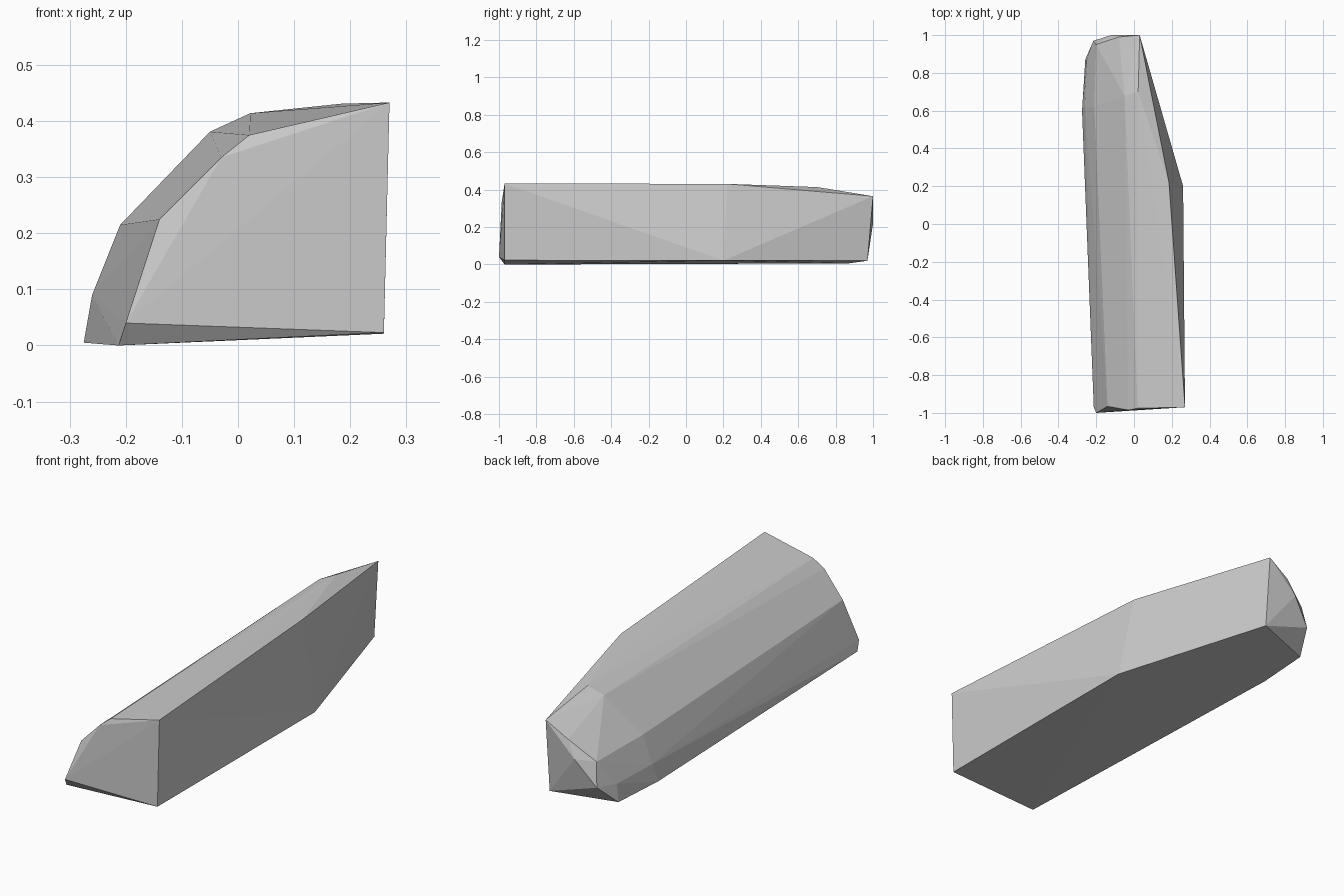
import bpy, bmesh

# Faceted block: lengthwise cross-sections (y, x, z) wrapped in one convex skin
flat_side = [
    (0.27, -0.97, 0.433), (0.26, -0.97, 0.023),   # front edge of the flat side
    (0.185, 0.22, 0.431), (0.26, 0.20, 0.021),    # bend in the flat side
    (0.03, 1.0, 0.365), (0.03, 0.97, 0.02),       # rear edge of the flat side
]
front_arc = [
    (-0.213, -0.97, 0.0), (-0.20, -1.0, 0.04), (-0.14, -0.965, 0.225),
    (-0.03, -0.985, 0.335), (0.02, -0.975, 0.375),
]
rear_arc = [
    (-0.275, 0.60, 0.005), (-0.26, 0.62, 0.09), (-0.21, 0.62, 0.215),
    (-0.125, 0.66, 0.298), (-0.05, 0.68, 0.381), (0.022, 0.70, 0.414),
]
rear_cap = [
    (-0.258, 0.87, 0.006), (-0.25, 0.87, 0.09), (-0.215, 0.97, 0.10),
    (-0.20, 0.95, 0.21), (-0.12, 1.0, 0.22), (-0.08, 0.99, 0.30),
]

bm = bmesh.new()
for p in flat_side + front_arc + rear_arc + rear_cap:
    bm.verts.new(p)
bmesh.ops.convex_hull(bm, input=bm.verts)
loose = [v for v in bm.verts if not v.link_faces]
bmesh.ops.delete(bm, geom=loose, context='VERTS')
bmesh.ops.recalc_face_normals(bm, faces=bm.faces)

mesh = bpy.data.meshes.new("faceted_block")
bm.to_mesh(mesh)
bm.free()

# Plain grey material
grey = bpy.data.materials.new("plain grey")
grey.diffuse_color = (0.6, 0.6, 0.6, 1.0)
mesh.materials.append(grey)

block = bpy.data.objects.new("faceted_block", mesh)
bpy.context.collection.objects.link(block)
